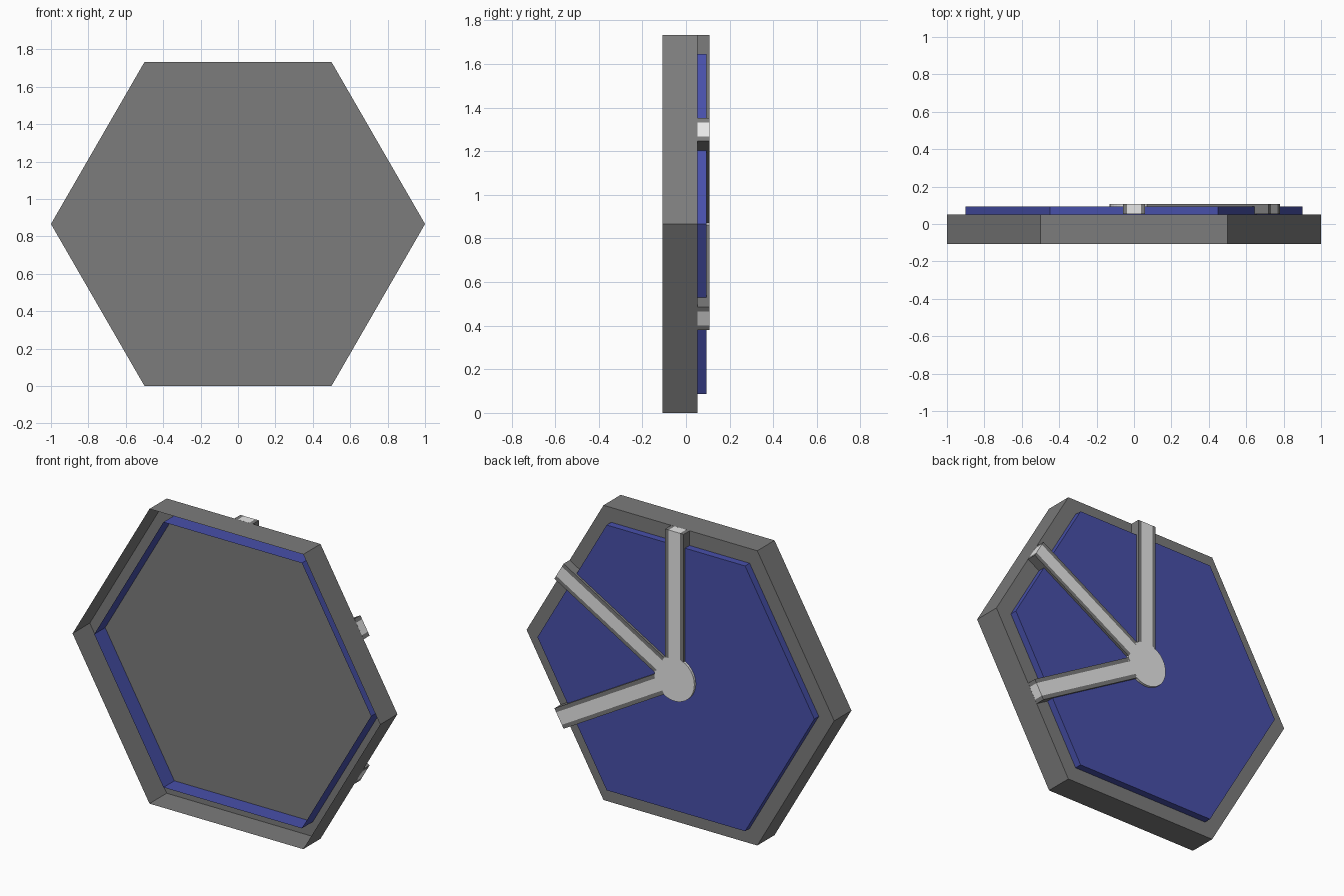
import bpy, bmesh, math
from mathutils import Matrix

if "Cube" in bpy.data.objects:
    bpy.data.objects.remove(bpy.data.objects["Cube"])

CZ = math.sqrt(3) / 2            # height of the hexagon centre
FRONT, FLOOR, PANEL, TOP = -0.108, 0.052, 0.094, 0.108


def material(name, rgb):
    m = bpy.data.materials.new(name)
    m.diffuse_color = (*rgb, 1)
    m.use_nodes = True
    m.node_tree.nodes["Principled BSDF"].inputs["Base Color"].default_value = m.diffuse_color
    return m


GREY = material("dark grey", (0.20, 0.20, 0.20))
LIGHT = material("light grey", (0.80, 0.80, 0.80))
BLUE = material("blue", (0.064, 0.08, 0.40))


def finish(bm, name, mat):
    me = bpy.data.meshes.new(name)
    bm.to_mesh(me)
    bm.free()
    me.materials.append(mat)
    ob = bpy.data.objects.new(name, me)
    bpy.context.collection.objects.link(ob)
    return ob


def prism(name, r, sides, y0, y1, mat, open_front=False):
    """Regular prism along y, optionally without its front cap."""
    bm = bmesh.new()
    ring = [(r * math.cos(2 * math.pi * i / sides), CZ + r * math.sin(2 * math.pi * i / sides))
            for i in range(sides)]
    a = [bm.verts.new((x, y0, z)) for x, z in ring]
    b = [bm.verts.new((x, y1, z)) for x, z in ring]
    for i in range(sides):
        j = (i + 1) % sides
        bm.faces.new((a[i], a[j], b[j], b[i]))
    bm.faces.new(b[::-1])
    if not open_front:
        bm.faces.new(a)
    return finish(bm, name, mat)


def strip(name, angle, u0, u1, r0, r1, mat):
    """Box lying on the back, running outwards at an angle clockwise from up."""
    bm = bmesh.new()
    bmesh.ops.create_cube(bm, size=1)
    y0 = FLOOR + 0.0005
    m = (Matrix.Translation((0, 0, CZ)) @ Matrix.Rotation(angle, 4, 'Y')
         @ Matrix.Translation(((u0 + u1) / 2, (y0 + TOP) / 2, (r0 + r1) / 2))
         @ Matrix.Diagonal((u1 - u0, TOP - y0, r1 - r0, 1)))
    bmesh.ops.transform(bm, matrix=m, verts=bm.verts)
    return finish(bm, name, mat)


# Hollow trays, both open at the front
prism("outer_frame", 1.0, 6, FRONT, FLOOR, GREY, True)
prism("blue_panel", 0.9, 6, -0.05, PANEL, BLUE, True)

# Hub and three spokes with dark borders
prism("hub", 0.13, 32, FLOOR + 0.0005, TOP, LIGHT)
for k in range(3):
    ang = math.radians(60 * k)
    strip(f"spoke_{k}", ang, -0.037, 0.037, 0.12, CZ, LIGHT)
    strip(f"spoke_border_left_{k}", ang, -0.06, -0.037, 0.112, CZ, GREY)
    strip(f"spoke_border_right_{k}", ang, 0.037, 0.06, 0.112, CZ, GREY)
